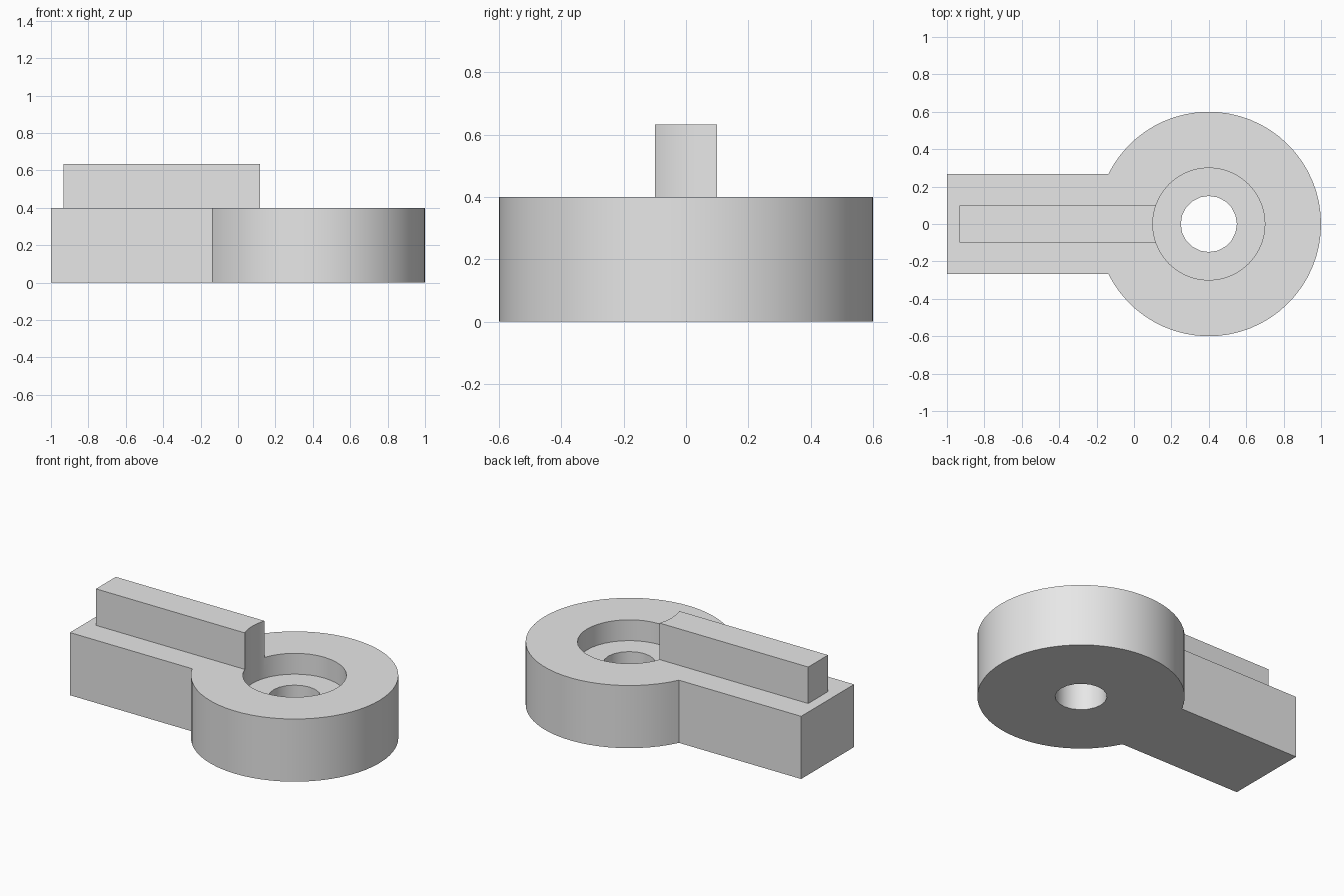
import bpy, bmesh
from math import asin, cos, sin, pi

cube = bpy.data.objects.get("Cube")
if cube:
    bpy.data.objects.remove(cube, do_unlink=True)

HUB_X, HUB_R = 0.4, 0.6
ARM_HALF, RIB_HALF = 0.267, 0.1
BODY_TOP, RIB_TOP = 0.4, 0.633
SEAT_R, SEAT_Z, BORE_R = 0.3, 0.267, 0.15

grey = bpy.data.materials.new("light grey")
grey.use_nodes = True
grey.diffuse_color = (0.8, 0.8, 0.8, 1)
grey.node_tree.nodes["Principled BSDF"].inputs["Base Color"].default_value = (0.8, 0.8, 0.8, 1)


def arc(radius, start, end, count):
    """Points around the hub axis."""
    angles = [start + (end - start) * i / count for i in range(count + 1)]
    return [(HUB_X + radius * cos(a), radius * sin(a)) for a in angles]


def prism(name, outline, bottom, top):
    """Extrude a counter-clockwise outline upward."""
    bm = bmesh.new()
    face = bm.faces.new([bm.verts.new((x, y, bottom)) for x, y in outline])
    lifted = bmesh.ops.extrude_face_region(bm, geom=[face])["geom"]
    verts = [v for v in lifted if isinstance(v, bmesh.types.BMVert)]
    bmesh.ops.translate(bm, verts=verts, vec=(0, 0, top - bottom))
    bmesh.ops.recalc_face_normals(bm, faces=bm.faces)
    mesh = bpy.data.meshes.new(name)
    bm.to_mesh(mesh)
    bm.free()
    mesh.materials.append(grey)
    obj = bpy.data.objects.new(name, mesh)
    bpy.context.collection.objects.link(obj)
    return obj


def combine(target, tool, operation):
    """Apply a boolean and discard the tool."""
    tool.hide_render = True
    mod = target.modifiers.new(operation.lower(), "BOOLEAN")
    mod.object, mod.operation, mod.solver = tool, operation, "EXACT"
    bpy.context.view_layer.objects.active = target
    bpy.ops.object.modifier_apply(modifier=mod.name)
    bpy.data.objects.remove(tool, do_unlink=True)


# Round hub and straight arm share one outline
join = pi - asin(ARM_HALF / HUB_R)
outline = arc(HUB_R, -join, join, 54) + [(-1, ARM_HALF), (-1, -ARM_HALF)]
lever = prism("lever_body", outline, 0, BODY_TOP)

# Raised rib along the arm
rib_outline = [(-0.933, -RIB_HALF), (0.2, -RIB_HALF), (0.2, RIB_HALF), (-0.933, RIB_HALF)]
combine(lever, prism("rib", rib_outline, 0.3, RIB_TOP), "UNION")

# Counterbore, which also trims the rib, then the through hole
seat = prism("counterbore_cutter", arc(SEAT_R, 0, 2 * pi, 40)[:-1], SEAT_Z, 1)
combine(lever, seat, "DIFFERENCE")
bore = prism("hole_cutter", arc(BORE_R, 0, 2 * pi, 20)[:-1], -0.2, 1)
combine(lever, bore, "DIFFERENCE")

# Smooth round walls with crisp edges
bpy.ops.object.select_all(action="DESELECT")
lever.select_set(True)
bpy.context.view_layer.objects.active = lever
bpy.ops.object.shade_smooth_by_angle(angle=pi / 6)
